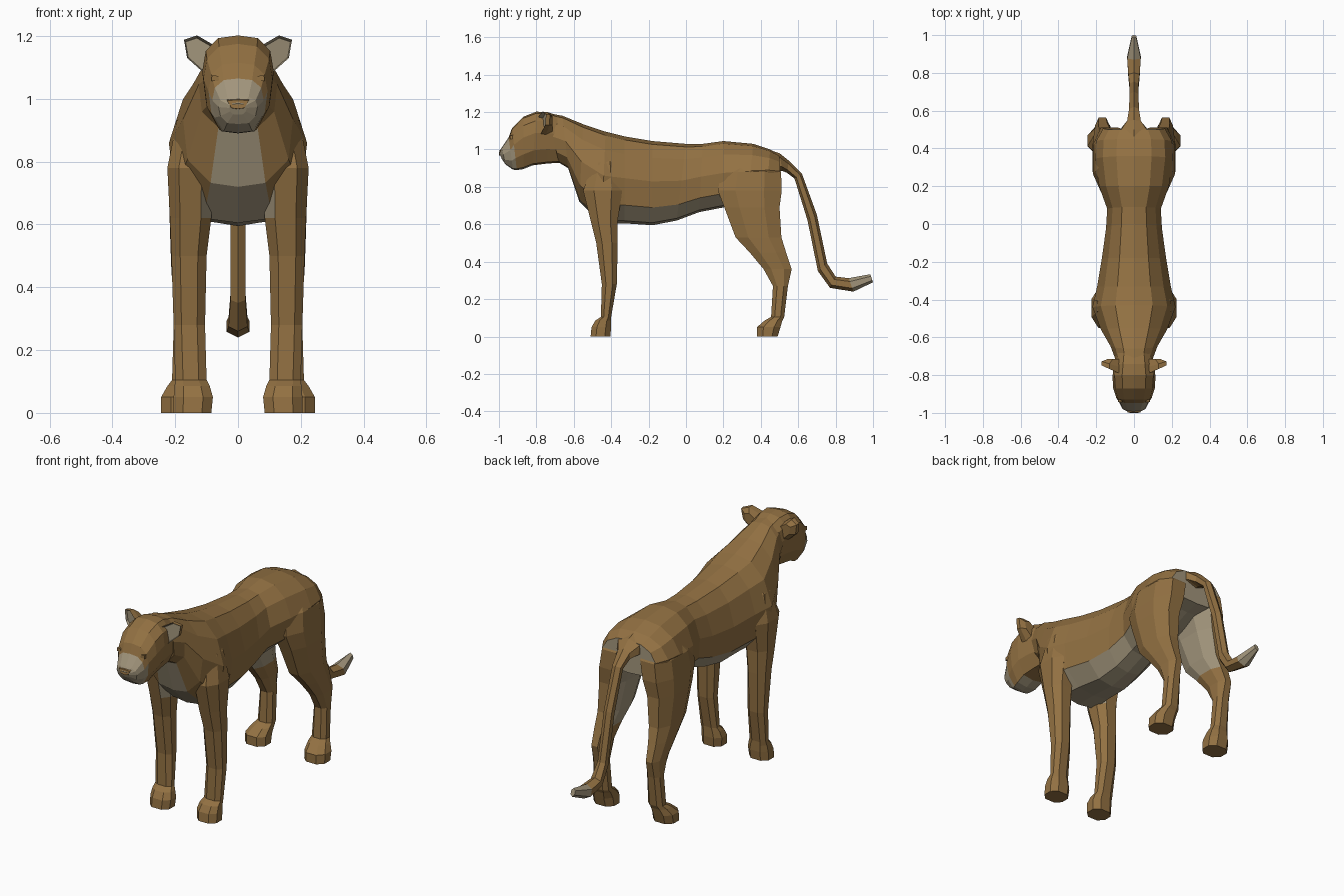
import bpy, bmesh
from mathutils import Vector

if "Cube" in bpy.data.objects:
    bpy.data.objects.remove(bpy.data.objects["Cube"])


def material(name, rgb):
    m = bpy.data.materials.new(name)
    m.diffuse_color = (*rgb, 1)
    m.use_nodes = True
    m.node_tree.nodes["Principled BSDF"].inputs["Base Color"].default_value = m.diffuse_color
    return m


FUR = material("tawny fur", (0.29, 0.165, 0.055))
PALE = material("pale fur", (0.36, 0.30, 0.20))


def loft(name, rings, rule, mirror=False):
    """Skin closed rings; rule(centre, normal, segment, strip) is True for pale faces."""
    bm = bmesh.new()
    vs = [[bm.verts.new(p) for p in r] for r in rings]
    n = len(rings[0])
    tagged = []
    for i in range(len(vs) - 1):
        for k in range(n):
            j = (k + 1) % n
            f = bm.faces.new((vs[i][k], vs[i][j], vs[i + 1][j], vs[i + 1][k]))
            tagged.append((f, i, min(k, n - 1 - k)))
    tagged.append((bm.faces.new(vs[0]), -1, -1))
    tagged.append((bm.faces.new(vs[-1]), len(vs) - 1, -1))
    bmesh.ops.recalc_face_normals(bm, faces=bm.faces[:])
    bm.normal_update()
    for f, i, lev in tagged:
        f.material_index = int(rule(f.calc_center_median(), f.normal, i, lev))
    me = bpy.data.meshes.new(name)
    bm.to_mesh(me)
    bm.free()
    me.materials.append(FUR)
    me.materials.append(PALE)
    ob = bpy.data.objects.new(name, me)
    bpy.context.collection.objects.link(ob)
    if mirror:
        ob.modifiers.new("mirror", 'MIRROR')
    return ob


def slice_ring(s, profile):
    """Symmetric slice from (top y, top z, bottom y, bottom z, half width)."""
    yt, zt, yb, zb, w = s
    half = [Vector((w * a, yt + (yb - yt) * f, zt + (zb - zt) * f)) for a, f in profile]
    return half + [Vector((-p.x, p.y, p.z)) for p in half[-2:0:-1]]


def leg_ring(s):
    """Eight-sided level ring from (z, front y, back y, inner x, outer x)."""
    z, yf, yb, xi, xo = s
    cx, cy, rx, ry = (xi + xo) / 2, (yf + yb) / 2, (xo - xi) / 2, (yb - yf) / 2
    octo = [(1, .45), (.5, 1), (-.5, 1), (-1, .45), (-1, -.45), (-.5, -1), (.5, -1), (1, -.45)]
    return [(cx + a * rx, cy + b * ry, z) for a, b in octo]


# Torso and neck, pale along chest and belly and under the tail
TORSO = [(0, 0), (.45, .04), (.8, .2), (1, .48), (.92, .79), (.5, .97), (0, 1)]
torso = [(-.74, 1.195, -.68, .93, .10), (-.66, 1.18, -.63, .90, .125),
         (-.55, 1.135, -.57, .72, .175), (-.43, 1.095, -.45, .605, .22),
         (-.33, 1.07, -.33, .605, .195), (-.18, 1.045, -.18, .595, .17),
         (0, 1.03, -.05, .62, .148), (.09, 1.03, .07, .665, .142),
         (.2, 1.045, .2, .69, .185), (.36, 1.03, .33, .73, .207),
         (.45, 1.0, .43, .77, .2), (.50, .97, .505, .79, .165)]
body = loft("body", [slice_ring(s, TORSO) for s in torso],
            lambda c, n, i, lev: (i >= 1 and lev == 5) or (i >= 3 and lev == 4) or i == 11)

# Head, pale muzzle and chin
HEAD = [(0, 0), (.55, .03), (.9, .17), (1, .4), (.9, .72), (.55, .97), (0, 1)]
head = [(-.64, 1.165, -.66, .93, .09), (-.74, 1.2, -.74, .925, .105),
        (-.80, 1.202, -.82, .915, .114), (-.87, 1.175, -.87, .895, .11),
        (-.93, 1.115, -.905, .89, .094), (-.948, 1.065, -.925, .892, .082),
        (-.985, 1.01, -.965, .92, .062), (-1.0, .985, -.985, .95, .028)]
head = loft("head", [slice_ring(s, HEAD) for s in head],
            lambda c, n, i, lev: i >= 5 or (i >= 2 and lev == 5) or (i == 4 and lev >= 3))

# Nose pad and brows
BLOCK = [(0, 0), (1, .1), (.6, .9), (0, 1)]
plain = lambda c, n, i, lev: False
loft("nose", [slice_ring(s, BLOCK) for s in
              [(-.96, 1.012, -.97, .965, .04), (-.997, .997, -1.0, .968, .034)]], plain)
loft("brow", [[(x, y, z) for x, z in ((.06, 1.058), (.085, 1.056), (.083, 1.075), (.063, 1.073))]
              for y in (-.90, -.942)], plain, True)

# Ears, with a pale cup inset in the front
ear = [(.075, 1.17), (.13, 1.202), (.172, 1.188), (.162, 1.13), (.10, 1.075)]


def ear_ring(k, y, slope):
    return [(.137 + (x - .137) * k, y + (x - .08) * slope, 1.145 + (z - 1.145) * k) for x, z in ear]


loft("ear", [ear_ring(.85, -.765, .3), ear_ring(1, -.79, .45), ear_ring(.97, -.755, .3),
             [(.08 + (x - .08) * .65, -.715, 1.14 + (z - 1.145) * .7) for x, z in ear]],
     lambda c, n, i, lev: i in (-1, 0), True)

# Front legs
front = [(0, -.51, -.405, .085, .205), (.05, -.505, -.40, .08, .205),
         (.085, -.485, -.40, .09, .202), (.105, -.455, -.40, .10, .20),
         (.28, -.45, -.37, .105, .205), (.5, -.48, -.365, .10, .212),
         (.62, -.51, -.365, .085, .217), (.78, -.55, -.34, .08, .225),
         (.93, -.50, -.37, .06, .195), (1.0, -.47, -.40, .05, .14)]
front = loft("front_leg", [leg_ring(s) for s in front],
             lambda c, n, i, lev: n.x < -.8 and c.z > .6, True)

# Hind legs, pale on the inner thigh
hind = [(0, .38, .49, .12, .245), (.05, .38, .505, .12, .245),
        (.085, .42, .515, .12, .225), (.105, .455, .525, .122, .21),
        (.27, .465, .545, .127, .205), (.36, .415, .565, .13, .205),
        (.45, .34, .535, .118, .212), (.53, .265, .51, .10, .215),
        (.69, .205, .50, .075, .22), (.78, .17, .512, .05, .217),
        (.88, .19, .508, .03, .205), (.95, .27, .46, .03, .16)]
hind = loft("hind_leg", [leg_ring(s) for s in hind],
            lambda c, n, i, lev: n.x < -.55 and c.z > .42, True)

# Tail with a pale tip
TAIL = [(0, 0), (1, .25), (1, .75), (0, 1)]
tail = [(.38, 1.02, .42, .88, .09), (.50, .98, .515, .885, .065), (.55, .94, .54, .875, .036),
        (.62, .87, .58, .845, .026), (.70, .65, .65, .62, .024), (.755, .39, .705, .35, .024),
        (.80, .32, .77, .26, .03), (.87, .312, .895, .24, .036), (.985, .333, 1.0, .29, .012)]
tail = loft("tail", [slice_ring(s, TAIL) for s in tail],
            lambda c, n, i, lev: i >= 7)

# Fuse head, legs and tail into one skin so no hidden faces remain inside
limbs = [head, front, hind, tail]
for limb in limbs:
    mod = body.modifiers.new("join " + limb.name, 'BOOLEAN')
    mod.operation = 'UNION'
    mod.solver = 'EXACT'
    mod.object = limb
graph = bpy.context.evaluated_depsgraph_get()
skin = bpy.data.meshes.new_from_object(body.evaluated_get(graph))
body.modifiers.clear()
pts = [v.co for v in skin.vertices]
if pts and min(p.z for p in pts) < .01 and max(p.y for p in pts) > .99 and min(p.y for p in pts) < -.98:
    body.data = skin
    for limb in limbs:
        bpy.data.objects.remove(limb)
